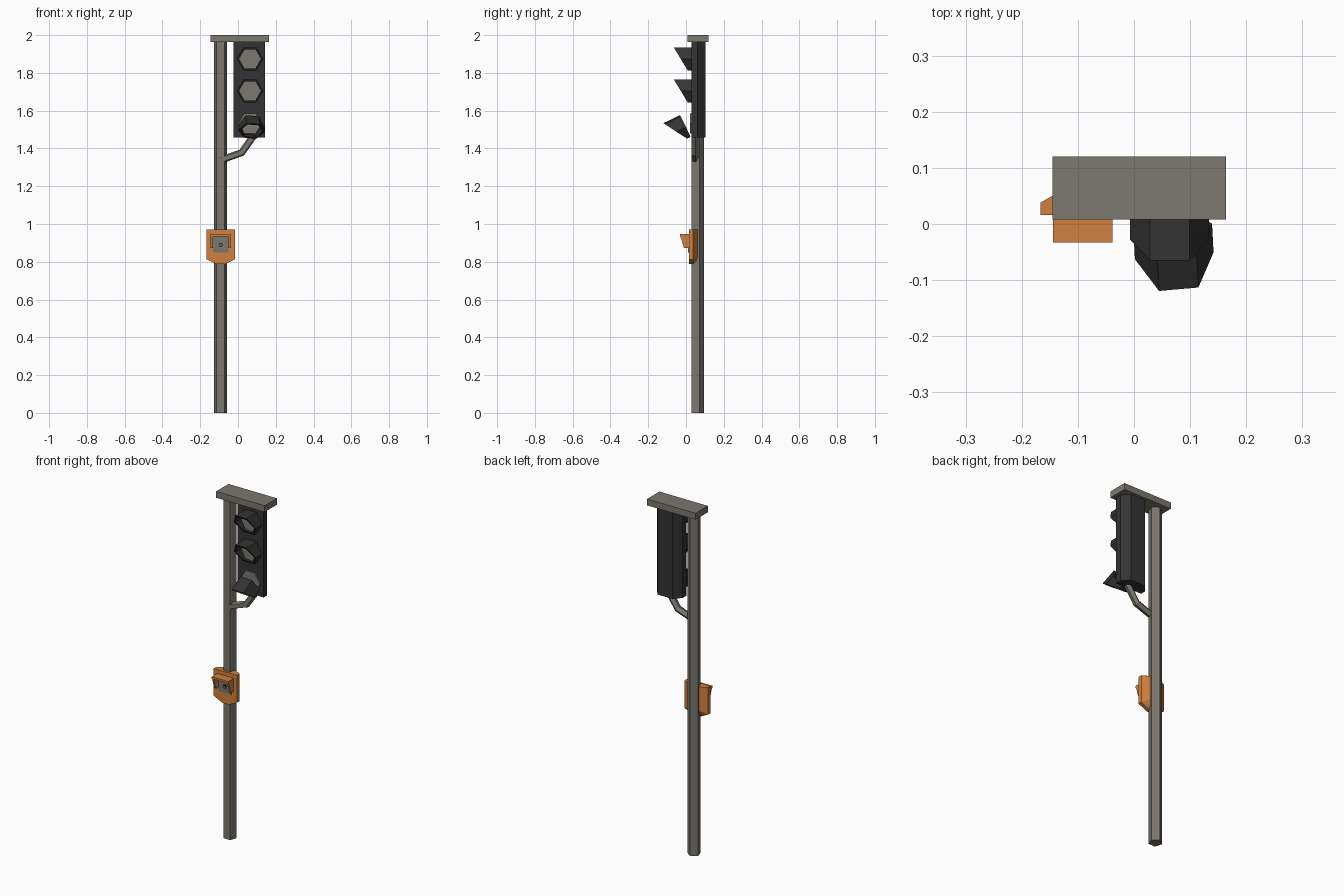
import bpy, bmesh, math
from mathutils import Vector, Euler

cube = bpy.data.objects.get("Cube")
if cube:
    bpy.data.objects.remove(cube, do_unlink=True)


def material(name, rgb):
    m = bpy.data.materials.new(name)
    m.use_nodes = True
    m.diffuse_color = (*rgb, 1)
    m.node_tree.nodes["Principled BSDF"].inputs["Base Color"].default_value = (*rgb, 1)
    return m


GREY = material("warm_grey", (0.20, 0.185, 0.16))
DARK = material("charcoal", (0.033, 0.033, 0.033))
ORANGE = material("orange", (0.64, 0.22, 0.05))


def loft(name, rings, mat, closed=False):
    """Skin a list of equal point rings; closed joins last to first, otherwise ends are capped."""
    bm = bmesh.new()
    loops = [[bm.verts.new(p) for p in ring] for ring in rings]
    n = len(loops[0])
    pairs = list(zip(loops, loops[1:]))
    if closed:
        pairs.append((loops[-1], loops[0]))
    else:
        bm.faces.new(loops[0])
        bm.faces.new(loops[-1])
    for a, b in pairs:
        for i in range(n):
            j = (i + 1) % n
            bm.faces.new((a[i], a[j], b[j], b[i]))
    bmesh.ops.recalc_face_normals(bm, faces=bm.faces)
    mesh = bpy.data.meshes.new(name)
    bm.to_mesh(mesh)
    bm.free()
    mesh.materials.append(mat)
    obj = bpy.data.objects.new(name, mesh)
    bpy.context.collection.objects.link(obj)
    return obj


def box(name, x, y, z, mat):
    return loft(name, [[(x[0], y[0], h), (x[1], y[0], h), (x[1], y[1], h), (x[0], y[1], h)]
                       for h in z], mat)


def polygon(n, r, start):
    return [(r * math.cos(start + math.tau * i / n), r * math.sin(start + math.tau * i / n))
            for i in range(n)]


def hex_disc(name, x, z, r, y, mat):
    return loft(name, [[(x + a, d, z + b) for a, b in polygon(6, r, 0)] for d in y], mat)


# Five-sided pole with a flat front
POLE_X = -0.0925
loft("pole", [[(POLE_X + a, 0.0593 + b, z) for a, b in polygon(5, 0.0363, math.pi / 2)]
              for z in (0, 1.965)], GREY)

# Roof plate
box("roof_plate", (-0.145, 0.164), (0.008, 0.12), (1.963, 2.0), GREY)

# Lamp housing with chamfered back corners
L, R, C = -0.0225, 0.143, 0.035
profile = [(L, 0.029), (R, 0.029), (R, 0.062), (R - C, 0.103), (L + C, 0.103), (L, 0.062)]
loft("lamp_housing", [[(x, y, z) for x, y in profile] for z in (1.457, 1.963)], DARK)

# Bent five-sided support arm, mitred at the elbow
path = [Vector(p) for p in ((-0.09, 1.339), (0.02, 1.378), (0.088, 1.475))]
rings = []
for i, p in enumerate(path):
    t0 = (path[max(i, 1)] - path[max(i, 1) - 1]).normalized()
    t1 = (path[min(i + 1, 2)] - path[min(i, 1)]).normalized()
    t = (t0 + t1).normalized()
    side = Vector((-t.y, t.x)) / t.dot(t0)
    rings.append([(p.x + side.x * a, 0.0455 + b, p.y + side.y * a)
                  for a, b in polygon(5, 0.0195, math.pi / 2)])
loft("support_arm", rings, GREY)

# Lenses and slant-cut hexagonal visors; the lowest visor hangs loose
LAMP_X, OUTER, INNER = 0.0635, 0.0705, 0.058


def visor(name, location, rotation=(0, 0, 0)):
    apothem = OUTER * math.cos(math.pi / 6)

    def front(z):
        return -0.057 - 0.037 * z / apothem

    o, n = polygon(6, OUTER, 0), polygon(6, INNER, 0)
    rings = [[(x, 0, z) for x, z in o], [(x, front(z), z) for x, z in o],
             [(x, front(z), z) for x, z in n], [(x, 0, z) for x, z in n]]
    obj = loft(name, rings, DARK, closed=True)
    obj.location = location
    obj.rotation_euler = Euler([math.radians(a) for a in rotation])


for label, z in (("top", 1.874), ("middle", 1.705), ("bottom", 1.532)):
    hex_disc(label + "_lens", LAMP_X, z, 0.062, (0.02, 0.032), GREY)
    if label == "bottom":
        visor("bottom_visor", (0.069, -0.0055, 1.518), (26, 4, 5))
    else:
        visor(label + "_visor", (LAMP_X, 0.029, z))

# Push button box: tapered bottom, chamfered towards the pole
outline = [(-0.075, 0.97), (0.075, 0.97), (0.075, 0.813),
           (0.022, 0.787), (-0.022, 0.787), (-0.075, 0.813)]
BOX_X = -0.0915
rings = [[(BOX_X + x, y, z) for x, z in outline] for y in (0.016, 0.038)]
rings.append([(BOX_X + x * 0.5, 0.06, z if z > 0.9 else z + 0.018) for x, z in outline])
loft("button_box", rings, ORANGE)

# Button panel and button
box("button_panel", (BOX_X - 0.04, BOX_X + 0.04), (0.011, 0.02), (0.85, 0.935), GREY)
hex_disc("button_ring", BOX_X, 0.889, 0.012, (0.005, 0.013), DARK)
hex_disc("button", BOX_X, 0.889, 0.006, (0.003, 0.013), GREY)

# Button hood: a top plate and two slanted cheeks
box("hood_top", (BOX_X - 0.053, BOX_X + 0.053), (-0.033, 0.02), (0.935, 0.947), ORANGE)
cheek = [(-0.033, 0.947), (0.02, 0.947), (0.02, 0.873), (-0.011, 0.873)]
for label, s in (("left", 1), ("right", -1)):
    loft(label + "_hood_cheek", [[(BOX_X + s * d, y, z) for y, z in cheek]
                                 for d in (0.042, 0.053)], ORANGE)
